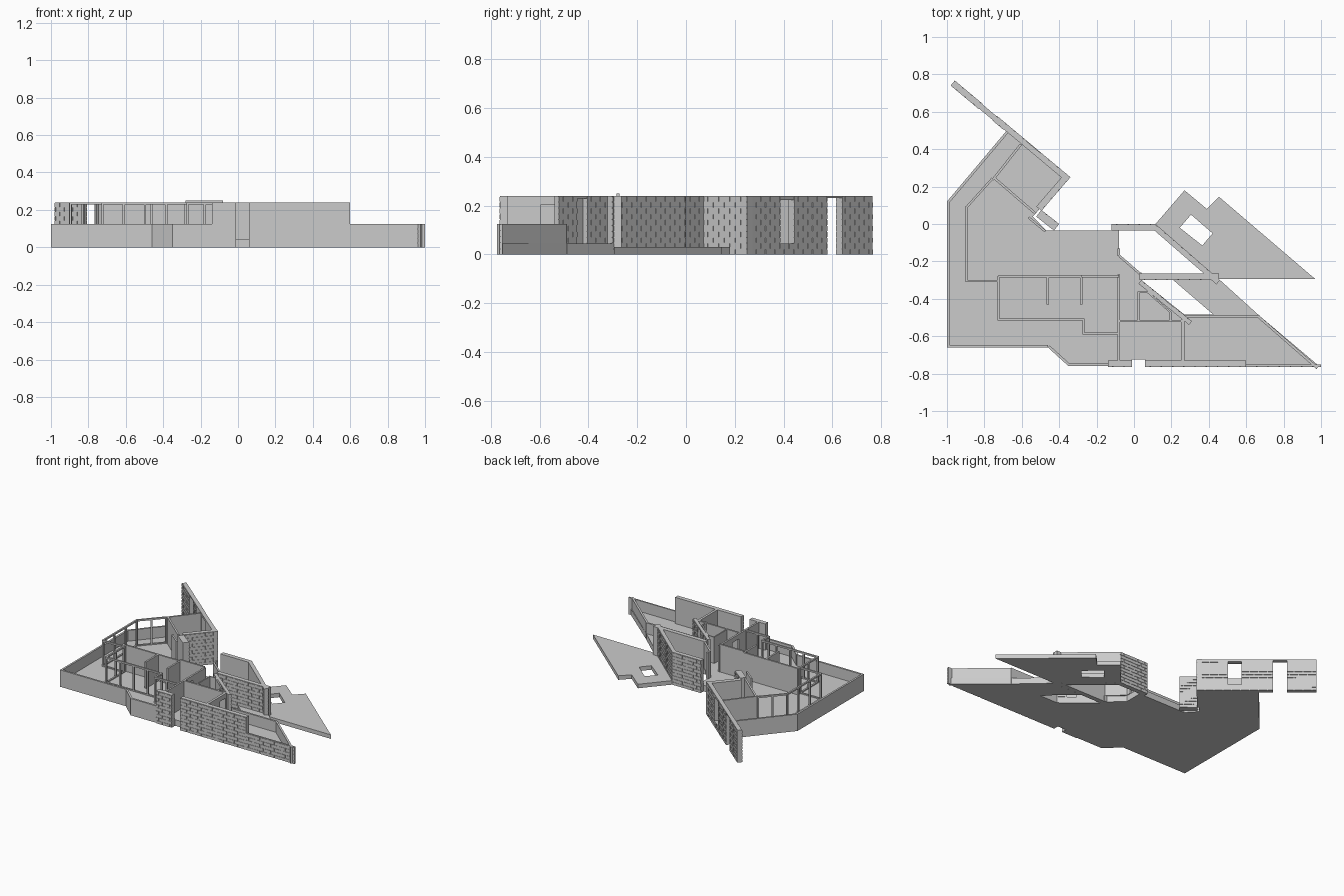
import bpy, bmesh
from mathutils import Vector

if "Cube" in bpy.data.objects:
    bpy.data.objects.remove(bpy.data.objects["Cube"])

H, LOW, FLOOR = 0.24, 0.125, 0.045
RAISE = 0.003


def finish(name, bm):
    bmesh.ops.recalc_face_normals(bm, faces=bm.faces)
    me = bpy.data.meshes.new(name)
    bm.to_mesh(me)
    bm.free()
    ob = bpy.data.objects.new(name, me)
    bpy.context.collection.objects.link(ob)
    return ob


def add_prism(bm, pts, z0, z1):
    f = bm.faces.new([bm.verts.new((x, y, z0)) for x, y in pts])
    r = bmesh.ops.extrude_face_region(bm, geom=[f], use_keep_orig=True)
    top = [v for v in r['geom'] if isinstance(v, bmesh.types.BMVert)]
    bmesh.ops.translate(bm, verts=top, vec=(0, 0, z1 - z0))


def slab(name, pts, z0, z1):
    bm = bmesh.new()
    add_prism(bm, pts, z0, z1)
    return finish(name, bm)


def wall(name, p, q, t=0.013, z0=0.0, z1=H, holes=(), brick=False, back_from=None):
    """Wall along p-q, thickness to its left; holes are (s0, s1, z0, z1)."""
    p, q = Vector(p), Vector(q)
    length = (q - p).length
    d = (q - p) / length
    n = Vector((-d.y, d.x))
    bm = bmesh.new()

    def box(s0, s1, t0, t1, a, b):
        if s1 - s0 > 1e-4 and b - a > 1e-4:
            cs = [p + d * s + n * w for s, w in ((s0, t0), (s1, t0), (s1, t1), (s0, t1))]
            add_prism(bm, [(c.x, c.y) for c in cs], a, b)

    s, t0 = 0.0, RAISE if brick else 0.0
    for h0, h1, a, b in sorted(holes):
        box(s, h0, t0, t, z0, z1)
        box(h0, h1, t0, t, z0, a)
        box(h0, h1, t0, t, b, z1)
        s = h1
    box(s, length, t0, t, z0, z1)

    # raised running-bond bricks
    def course(start, ta, tb):
        rows = max(1, round((z1 - z0) / 0.024))
        rh = (z1 - z0) / rows
        for r in range(rows):
            a, b = z0 + r * rh, z0 + (r + 1) * rh - 0.004
            s = start - (0.03 if r % 2 else 0)
            while s < length:
                s0, s1 = max(s, start), min(s + 0.053, length)
                pieces = [(s0, s1)]
                for h0, h1, ha, hb in holes:
                    if b > ha and a < hb:
                        pieces = [x for u, v in pieces
                                  for x in ((u, min(v, h0)), (max(u, h1), v))]
                for u, v in pieces:
                    box(u, v, ta, tb, a, b)
                s += 0.06
    if brick:
        course(0, 0, RAISE)
    if back_from is not None:
        course(back_from, t, t + RAISE)
    return finish(name, bm)


def frame(name, pts, posts, w=0.012):
    """Glazing frame: rails along a polyline with evenly spaced posts."""
    bm = bmesh.new()
    for (a, b), k in zip(zip(pts, pts[1:]), posts):
        a, b = Vector(a), Vector(b)
        d = (b - a).normalized() * w / 2
        n = Vector((-d.y, d.x))
        ring = [tuple(c) for c in (a - d - n, b + d - n, b + d + n, a - d + n)]
        add_prism(bm, ring, H - 0.012, H)
        add_prism(bm, ring, FLOOR, FLOOR + 0.008)
        for i in range(k + 1):
            c = a.lerp(b, i / k)
            add_prism(bm, [tuple(c + e) for e in (-d - n, d - n, d + n, -d + n)],
                      FLOOR + 0.008, H - 0.012)
    return finish(name, bm)


# floors
slab("main_floor", [(-1, -.66), (-.46, -.66), (-.35, -.76), (-.01, -.76), (-.01, -.725),
     (.06, -.725), (.06, -.76), (.99, -.76), (.67, -.49), (.46, -.3), (.21, -.3),
     (.425, -.485), (.27, -.485), (.04, -.3), (.04, -.26), (.02, -.26), (-.08, -.17),
     (-.08, -.035), (-.47, -.035), (-.54, .04), (-.36, .25), (-.68, .5), (-1, .12)], 0, FLOOR)
terrace = slab("terrace", [(.115, 0), (.27, .18), (.39, .08), (.455, .145),
                           (.97, -.295), (.45, -.295)], 0, 0.03)
cutter = slab("terrace_cutter", [(.305, .05), (.42, -.05), (.365, -.115), (.245, -.02)], -.1, .1)
cutter.hide_render = True
cutter.hide_viewport = True
mod = terrace.modifiers.new("opening", 'BOOLEAN')
mod.operation, mod.object, mod.solver = 'DIFFERENCE', cutter, 'EXACT'

# brick walls
wall("back_wall", (-.34, .25), (-.958, .767), .032, brick=True, back_from=.44,
     holes=[(.213, .303, FLOOR, .222), (.513, .61, 0, .232)])
wall("entry_side_wall", (-.495, .07), (-.34, .25), .036, brick=True)
wall("entry_return_wall", (-.4, 0), (-.495, .075), .045, brick=True)
wall("entry_wall", (.115, 0), (-.12, 0), .035, brick=True)
wall("court_diagonal_wall", (.46, -.3), (.115, 0), .03, brick=True)
wall("court_front_wall", (.03, -.3), (.455, -.3), .035, brick=True)
wall("inner_diagonal_wall", (.31, -.52), (.04, -.3), .025, brick=True,
     holes=[(.12, .185, FLOOR, .228)])
wall("front_wall", (.06, -.765), (.6, -.765), .035, brick=True)
wall("front_pier", (-.14, -.765), (-.01, -.765), .035, brick=True)
wall("front_parapet", (.6, -.765), (1, -.765), .014, z1=LOW, brick=True)

# plain parapets
path = [(-.68, .5), (-1, .12), (-1, -.66), (-.46, -.66), (-.35, -.76), (-.14, -.76)]
for i, (a, b) in enumerate(zip(path, path[1:])):
    wall("deck_parapet_%d" % i, a, b, .014, z1=LOW)
wall("right_parapet", (.985, -.765), (.67, -.49), .014, z1=LOW)
wall("right_back_parapet", (.67, -.487), (.27, -.487), .014, z1=LOW)

# interior walls
wall("spine_wall", (-.725, -.285), (-.275, -.285), z0=FLOOR)
wall("spine_wall_tall", (-.28, -.285), (-.08, -.285), z0=FLOOR, z1=.25)
wall("cross_wall_a", (-.455, -.43), (-.455, -.285), z0=FLOOR)
wall("cross_wall_b", (-.275, -.43), (-.275, -.285), z0=FLOOR)
wall("hall_wall", (-.075, -.73), (-.075, -.27), z0=FLOOR, holes=[(.235, .31, FLOOR, .205)])
wall("hall_end_wall", (-.075, -.17), (-.075, -.13), z0=FLOOR)
wall("hall_diagonal", (.035, -.26), (-.075, -.165), z0=FLOOR)
wall("rear_room_wall", (-.075, -.525), (.27, -.525), z0=FLOOR)
wall("side_room_wall", (.27, -.73), (.27, -.51), .018, z0=FLOOR,
     holes=[(.135, .2, FLOOR, .205)])
closet = [(.2, -.52), (.2, -.47), (.075, -.36), (.02, -.36), (.02, -.52)]
for i, (a, b) in enumerate(zip(closet, closet[1:])):
    wall("closet_wall_%d" % i, a, b, .009, z0=FLOOR)
wall("bedroom_wall", (-.75, .24), (-.53, .05), z0=FLOOR)
wall("bedroom_side_wall", (-.61, .43), (-.76, .24), z0=FLOOR)
wall("bedroom_corner", (-.47, -.035), (-.56, .04), .012, z0=FLOOR)

# glazing frames
frame("deck_glazing", [(-.66, .49), (-.76, .24), (-.895, .09), (-.895, -.305), (-.725, -.305)][1:],
      [2, 3, 1])
frame("room_glazing", [(-.725, -.285), (-.725, -.51), (-.27, -.51), (-.27, -.585),
                       (-.085, -.585)], [2, 4, 1, 2])
